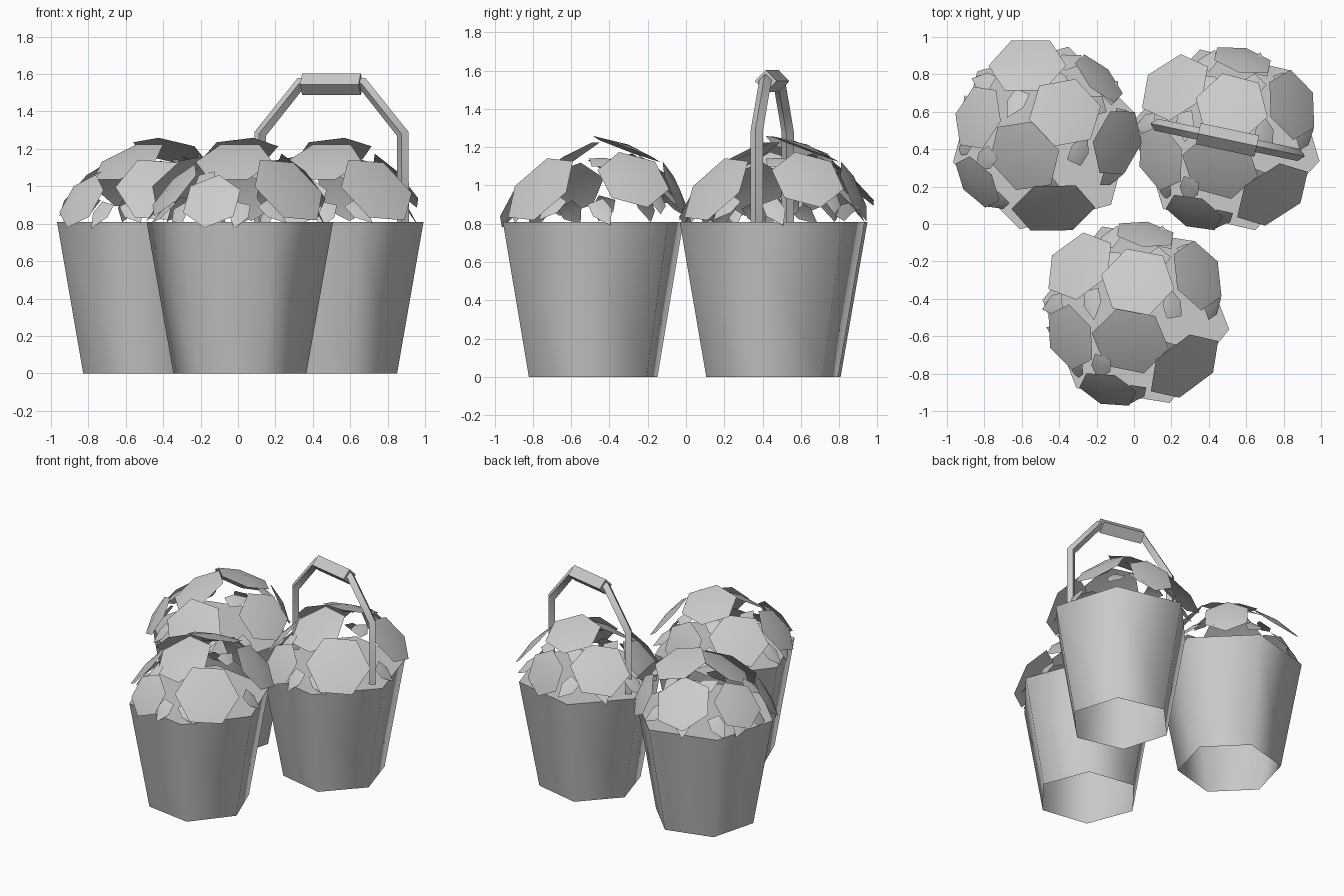
import bpy, bmesh, math
from mathutils import Matrix, Vector

if "Cube" in bpy.data.objects:
    bpy.data.objects.remove(bpy.data.objects["Cube"])

grey = bpy.data.materials.new("plain_grey")
grey.use_nodes = True
tone = (0.6, 0.6, 0.6, 1)
grey.diffuse_color = tone
grey.node_tree.nodes["Principled BSDF"].inputs["Base Color"].default_value = tone

HEIGHT, TOP_R, BASE_R = 0.81, 0.505, 0.36


def smooth(obj):
    bpy.ops.object.select_all(action="DESELECT")
    obj.select_set(True)
    bpy.context.view_layer.objects.active = obj
    bpy.ops.object.shade_smooth_by_angle(angle=math.radians(65))


def finish(name, bm, matrix):
    mesh = bpy.data.meshes.new(name)
    bm.to_mesh(mesh)
    bm.free()
    obj = bpy.data.objects.new(name, mesh)
    bpy.context.collection.objects.link(obj)
    mesh.materials.append(grey)
    obj.matrix_world = matrix
    smooth(obj)


def facing(centre, normal, spin):
    # local Y points as far upward as the facing direction allows
    turn = Vector(normal).to_track_quat("Z", "Y").to_matrix().to_4x4()
    return Matrix.Translation(centre) @ turn @ Matrix.Rotation(math.radians(spin), 4, "Z")


def add_fan(bm, matrix, outline, rise):
    # shallow cone of triangles over an outline
    centre = bm.verts.new(matrix @ Vector((0, 0, rise)))
    ring = [bm.verts.new(matrix @ Vector((x, y, 0))) for x, y in outline]
    for a, b in zip(ring, ring[1:] + ring[:1]):
        bm.faces.new((centre, a, b))


def hexagon(radius):
    return [(radius * math.cos(k * math.pi / 3), radius * math.sin(k * math.pi / 3))
            for k in range(6)]


# Broad leaves: centre, facing direction, radius, spin
BROAD = [
    ((-.30, .26, 1.03), (-.5, .5, .75), .21, 108),
    ((.01, .175, 1.19), (-.05, .35, .94), .20, 40),
    ((.33, .21, 1.03), (.7, .25, .65), .195, 100),
    ((-.03, -.14, 1.13), (-.1, -.5, .85), .21, 0),
    ((-.35, -.12, .98), (-.7, -.25, .65), .185, 95),
    ((.26, -.275, .98), (.5, -.6, .6), .225, 115),
    ((-.15, -.40, .92), (-.25, -.8, .5), .165, 85),
    ((.05, .43, .97), (.15, .9, .4), .17, 90),
]

# Pointed leaves: angle round the plant, distance out, height, lift of facing, spin
POINTED = [
    (172, .43, .90, .8, 20), (197, .42, .87, .8, -40), (220, .42, .86, .6, 30),
    (270, .41, .87, .7, -15), (293, .41, .88, .8, 35), (330, .40, .90, .8, -30),
    (5, .40, .88, .7, 25), (50, .43, .93, .9, -25), (70, .42, .95, .9, 15),
    (110, .42, .92, .8, -35), (140, .42, .90, .8, 10),
    (10, .20, 1.12, 2, 90), (68, .33, 1.10, 1.5, 160), (110, .30, 1.10, 1.5, 40),
    (160, .25, 1.10, 1.5, 120), (235, .32, 1.04, 1.2, 20), (300, .22, 1.06, 1.5, 70),
]
LEAF = [(.045, .05), (-.045, .05), (-.055, -.03), (0, -.12), (.055, -.03)]

# Where each bucket stands and how it is turned
PLACES = {"front": (.01, -.485, -9), "left": (.50, .45, -13), "right": (-.48, .46, -45)}

for side, (x, y, angle) in PLACES.items():
    place = Matrix.Translation((x, y, 0)) @ Matrix.Rotation(math.radians(angle), 4, "Z")

    # Tapered six-sided bucket, filled at the rim and hollow underneath
    bm = bmesh.new()
    bmesh.ops.create_cone(bm, cap_ends=True, segments=6, radius1=BASE_R, radius2=TOP_R,
                          depth=HEIGHT, matrix=Matrix.Translation((0, 0, HEIGHT / 2))
                          @ Matrix.Rotation(math.pi / 2, 4, "Z"))
    base = [f for f in bm.faces if f.normal.z < -.9]
    bmesh.ops.delete(bm, geom=base, context="FACES_ONLY")
    finish(side + "_bucket", bm, place)

    # Dome of broad leaves
    leaf_place = place @ Matrix.Rotation(math.radians(9), 4, "Z")
    bm = bmesh.new()
    for centre, normal, radius, spin in BROAD:
        add_fan(bm, facing(centre, normal, spin), hexagon(radius), .025)
    finish(side + "_broad_leaves", bm, leaf_place)

    # Pointed leaves filling the gaps
    bm = bmesh.new()
    for turn, out, height, lift, spin in POINTED:
        c, s = math.cos(math.radians(turn)), math.sin(math.radians(turn))
        add_fan(bm, facing((out * c, out * s, height), (c, s, lift), spin), LEAF, .012)
    finish(side + "_pointed_leaves", bm, leaf_place)


def rod(name, points, radius, matrix):
    curve = bpy.data.curves.new(name, "CURVE")
    curve.dimensions = "3D"
    curve.bevel_depth = radius
    curve.bevel_resolution = 0
    curve.use_fill_caps = True
    spline = curve.splines.new("POLY")
    spline.points.add(len(points) - 1)
    for p, (x, z) in zip(spline.points, points):
        p.co = (x, 0, z, 1)
    obj = bpy.data.objects.new(name, curve)
    bpy.context.collection.objects.link(obj)
    obj.matrix_world = matrix
    curve.materials.append(grey)
    bpy.ops.object.select_all(action="DESELECT")
    obj.select_set(True)
    bpy.context.view_layer.objects.active = obj
    bpy.ops.object.convert(target="MESH")
    smooth(bpy.context.view_layer.objects.active)


# Arched carrying handle with a thicker grip
handle_place = Matrix.Translation((.50, .45, 0)) @ Matrix.Rotation(math.radians(-12), 4, "Z")
half = [(.39, .80), (.39, 1.28), (.17, 1.55)]
rod("handle_arch", [(-x, z) for x, z in half] + half[::-1], .033, handle_place)
rod("handle_grip", [(-.16, 1.545), (.16, 1.545)], .058, handle_place)
